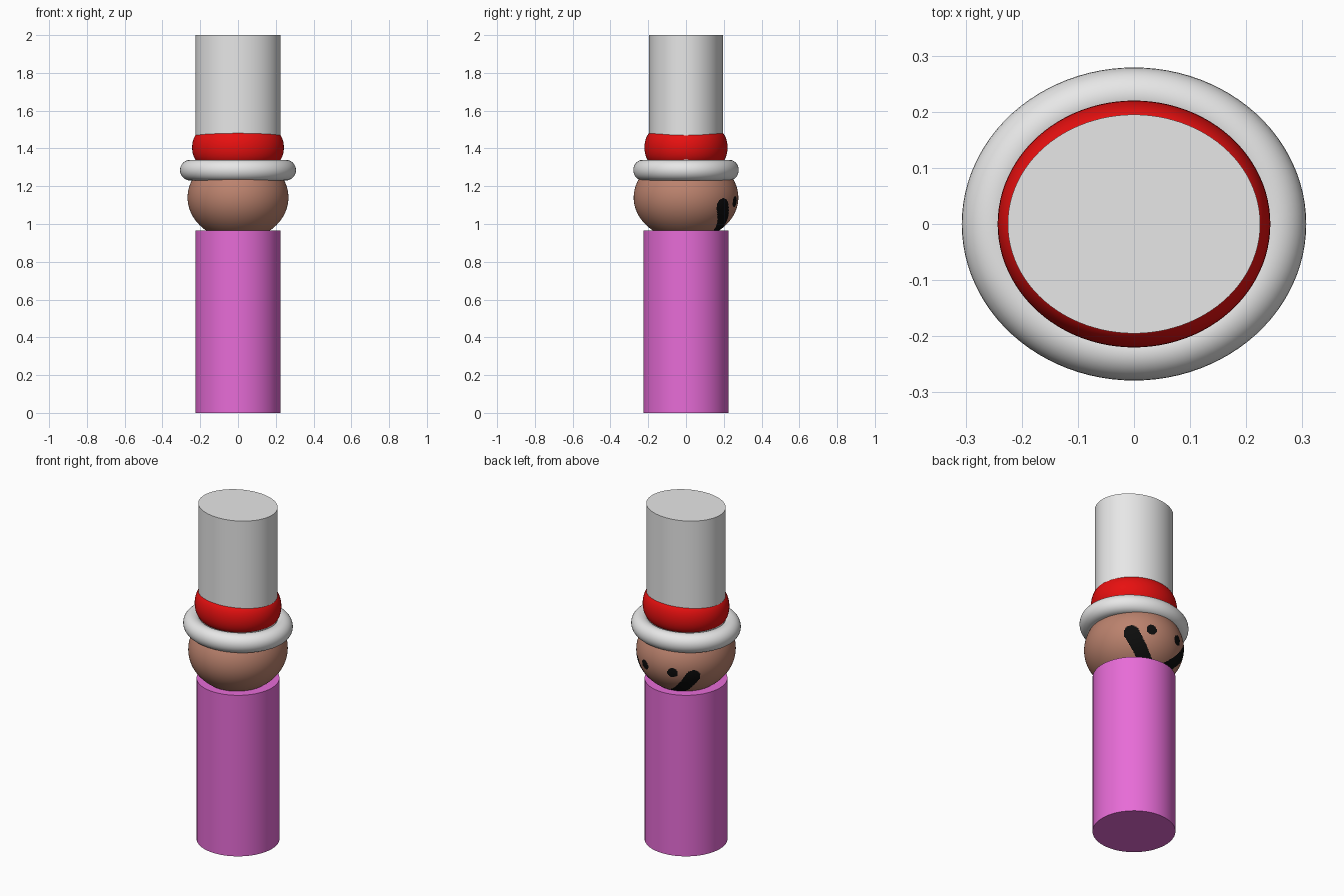
import bpy, math
from mathutils import Vector

if "Cube" in bpy.data.objects:
    bpy.data.objects.remove(bpy.data.objects["Cube"])


def material(name, rgb):
    m = bpy.data.materials.new(name)
    m.diffuse_color = (*rgb, 1)
    m.use_nodes = True
    m.node_tree.nodes["Principled BSDF"].inputs["Base Color"].default_value = m.diffuse_color
    return m


WHITE = material("hat_white", (0.8, 0.8, 0.8))
RED = material("band_red", (0.8, 0.005, 0.005))
SKIN = material("skin_brown", (0.50, 0.225, 0.155))
PINK = material("body_pink", (0.8, 0.15, 0.68))
BLACK = material("face_black", (0.004, 0.004, 0.004))


def finish(name, mat, scale=(1, 1, 1)):
    ob = bpy.context.object
    ob.name = ob.data.name = name
    ob.scale = scale
    bpy.ops.object.transform_apply(location=True, rotation=False, scale=True)
    bpy.ops.object.shade_smooth_by_angle(angle=math.radians(40))
    ob.data.materials.append(mat)
    return ob


def column(name, mat, rx, ry, z0, z1):
    bpy.ops.mesh.primitive_cylinder_add(vertices=96, radius=1, depth=1,
                                        location=(0, 0, (z0 + z1) / 2))
    return finish(name, mat, (rx, ry, z1 - z0))


def ring(name, mat, rx, ry, z, tube, half_height):
    # rx, ry are the outer radii; the tube may be taller than it is wide
    bpy.ops.mesh.primitive_torus_add(major_radius=rx - tube, minor_radius=tube,
                                     major_segments=96, minor_segments=32,
                                     location=(0, 0, z))
    return finish(name, mat, (1, ry / rx, half_height / tube))


# Body and hat
column("body", PINK, 0.225, 0.225, 0.0, 0.965)
column("hat_crown", WHITE, 0.225, 0.195, 1.28, 2.0)
ring("hat_brim", WHITE, 0.307, 0.279, 1.285, 0.055, 0.055)
ring("hat_band", RED, 0.243, 0.22, 1.405, 0.05, 0.085)

# Head
RX, RY, RZ, HZ = 0.267, 0.277, 0.225, 1.14
bpy.ops.mesh.primitive_uv_sphere_add(segments=320, ring_count=200, radius=1,
                                     location=(0, 0, HZ))
head = finish("head", SKIN, (RX, RY, RZ))
head.data.materials.append(BLACK)


def on_head(degrees, z):
    # Point on the head, turned sideways from the +y direction
    k = math.sqrt(1 - ((z - HZ) / RZ) ** 2)
    a = math.radians(degrees)
    return Vector((RX * k * math.sin(a), RY * k * math.cos(a), z))


# Painted face: two round eyes and a wide smile with thick ends
spots = [(on_head(s * 20, 1.118), 0.029) for s in (-1, 1)]
for i in range(-30, 31):
    t = i / 30
    spots.append((on_head(44 * t, 0.952 + 0.141 * abs(t) ** 2.7),
                  0.036 + 0.007 * t * t))
for p in head.data.polygons:
    c = p.center
    if c.y > 0 and c.z < 1.2 and any((c - q).length < r for q, r in spots):
        p.material_index = 1
